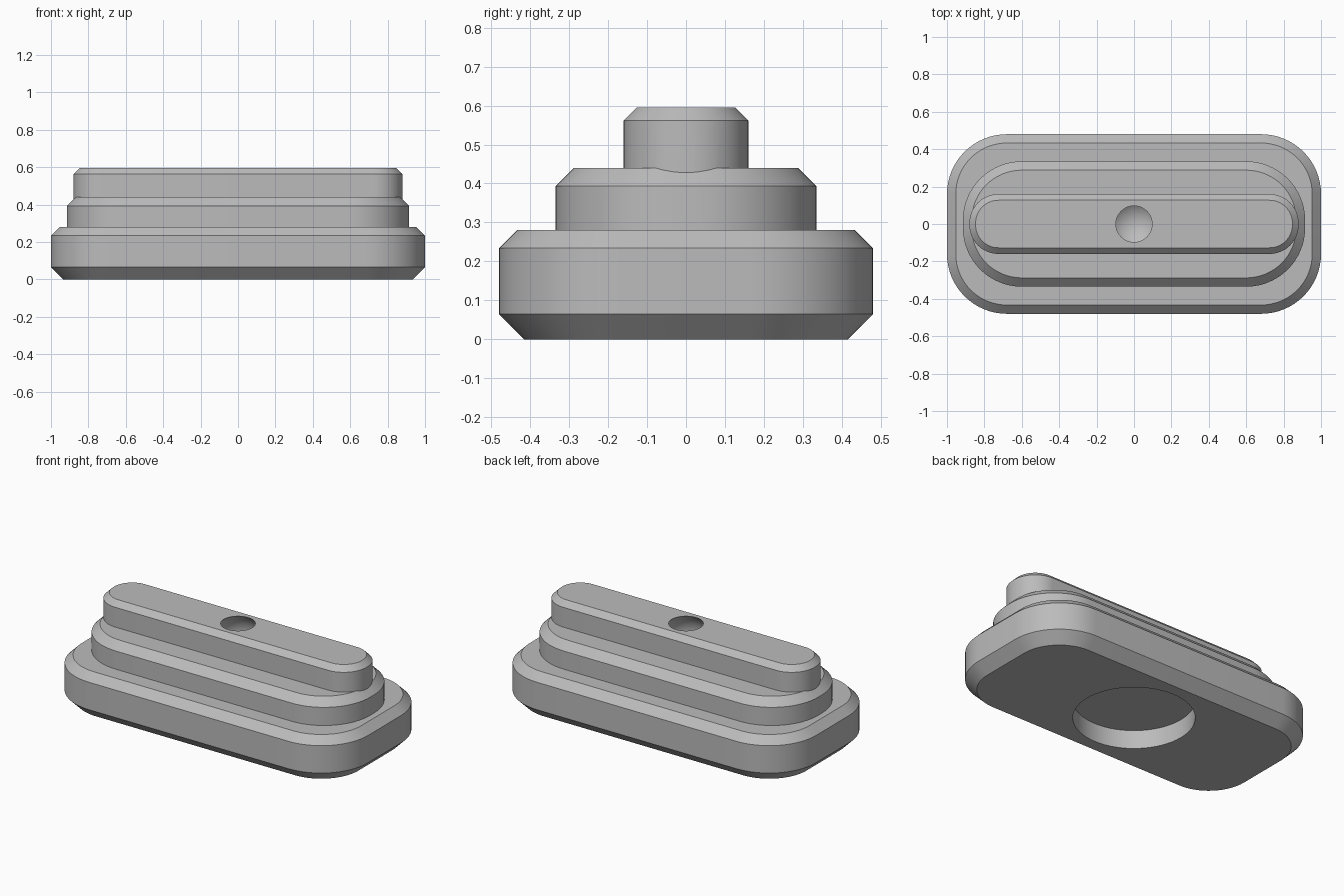
import bpy, bmesh, math
from mathutils import Matrix

cube = bpy.data.objects.get("Cube")
if cube:
    bpy.data.objects.remove(cube, do_unlink=True)

GREY = (0.5, 0.5, 0.5, 1.0)
grey = bpy.data.materials.new("plain_grey")
grey.use_nodes = True
grey.diffuse_color = GREY
grey.node_tree.nodes["Principled BSDF"].inputs["Base Color"].default_value = GREY


def finish(bm, name):
    bmesh.ops.recalc_face_normals(bm, faces=bm.faces)
    mesh = bpy.data.meshes.new(name)
    bm.to_mesh(mesh)
    bm.free()
    mesh.materials.append(grey)
    ob = bpy.data.objects.new(name, mesh)
    bpy.context.collection.objects.link(ob)
    return ob


def rounded_loop(hx, hy, r, steps=16):
    """Rounded rectangle outline, counter-clockwise."""
    points = []
    for q, (sx, sy) in enumerate([(1, 1), (-1, 1), (-1, -1), (1, -1)]):
        for i in range(steps + 1):
            a = (q + i / steps) * math.pi / 2
            points.append((sx * (hx - r) + r * math.cos(a),
                           sy * (hy - r) + r * math.sin(a)))
    return points


def tier(name, hx, hy, r, levels):
    """Loft of rounded rectangles; levels are (height, inset) pairs."""
    bm = bmesh.new()
    rings = [[bm.verts.new((x, y, z)) for x, y in rounded_loop(hx - d, hy - d, r - d)]
             for z, d in levels]
    for low, high in zip(rings, rings[1:]):
        for i in range(len(low)):
            j = (i + 1) % len(low)
            bm.faces.new((low[i], low[j], high[j], high[i]))
    bm.faces.new(rings[0][::-1])
    bm.faces.new(rings[-1])
    return finish(bm, name)


def combine(target, other, operation):
    mod = target.modifiers.new(operation.lower(), 'BOOLEAN')
    mod.operation = operation
    mod.solver = 'EXACT'
    mod.object = other
    bpy.context.view_layer.objects.active = target
    bpy.ops.object.modifier_apply(modifier=mod.name)
    bpy.data.objects.remove(other, do_unlink=True)


# Three stacked tiers with chamfered rims
body = tier("stepped_block", 1.0, 0.48, 0.32,
            [(0, 0.065), (0.065, 0), (0.234, 0), (0.281, 0.047)])
middle = tier("middle_tier", 0.915, 0.335, 0.315,
              [(0.2, 0), (0.393, 0), (0.44, 0.047)])
bar = tier("top_bar", 0.88, 0.16, 0.155,
           [(0.35, 0), (0.562, 0), (0.595, 0.033)])
combine(body, middle, 'UNION')
combine(body, bar, 'UNION')

# Ball socket opening through the top
bm = bmesh.new()
bmesh.ops.create_uvsphere(bm, u_segments=48, v_segments=32, radius=0.159,
                          matrix=Matrix.Translation((0, 0, 0.469)))
combine(body, finish(bm, "socket_cutter"), 'DIFFERENCE')

# Round recess in the underside
bm = bmesh.new()
bmesh.ops.create_cone(bm, cap_ends=True, segments=64, radius1=0.342, radius2=0.342,
                      depth=0.23)
combine(body, finish(bm, "recess_cutter"), 'DIFFERENCE')

# Smooth corners, sharp chamfer edges
bpy.ops.object.select_all(action='DESELECT')
body.select_set(True)
bpy.context.view_layer.objects.active = body
bpy.ops.object.shade_smooth_by_angle(angle=math.radians(25))
